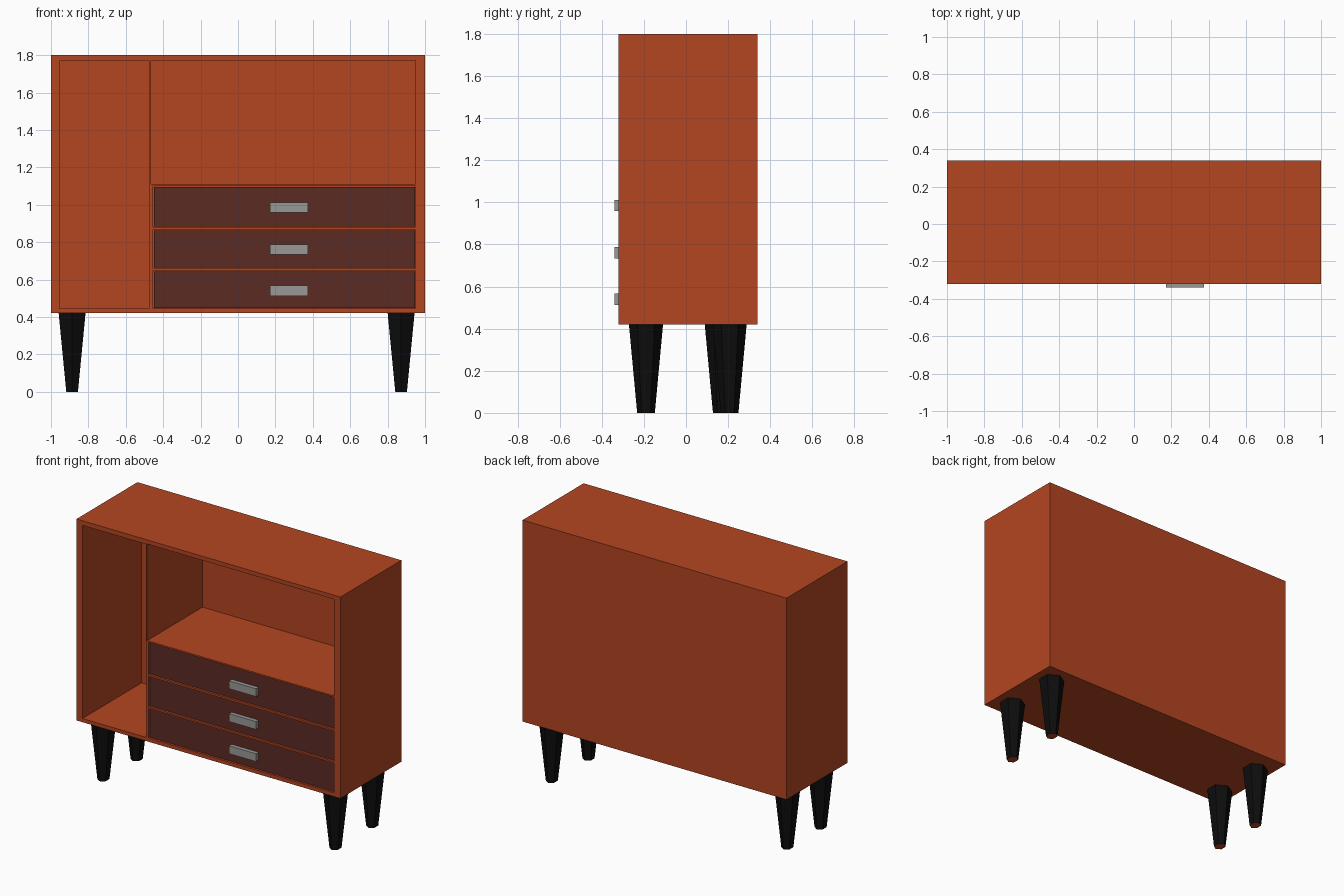
import bpy, bmesh, math

if "Cube" in bpy.data.objects:
    bpy.data.objects.remove(bpy.data.objects["Cube"])


def material(name, rgb):
    m = bpy.data.materials.new(name)
    m.diffuse_color = (*rgb, 1)
    m.use_nodes = True
    m.node_tree.nodes["Principled BSDF"].inputs["Base Color"].default_value = m.diffuse_color
    return m


ORANGE = material("orange_wood", (0.456, 0.060, 0.015))
BROWN = material("dark_brown_drawer", (0.107, 0.024, 0.017))
GREY = material("grey_metal", (0.314, 0.314, 0.305))
BLACK = material("black_leg", (0.004, 0.004, 0.004))


def finish(name, bm, *mats):
    bmesh.ops.recalc_face_normals(bm, faces=bm.faces)
    me = bpy.data.meshes.new(name)
    bm.to_mesh(me)
    bm.free()
    for m in mats:
        me.materials.append(m)
    ob = bpy.data.objects.new(name, me)
    bpy.context.collection.objects.link(ob)
    return ob


def box(name, x, y, z, mat):
    bm = bmesh.new()
    bmesh.ops.create_cube(bm, size=1)
    for v in bm.verts:
        v.co = [r[0] if c < 0 else r[1] for c, r in zip(v.co, (x, y, z))]
    return finish(name, bm, mat)


def cut(target, x, y, z):
    cutter = box("cutter", x, y, z, ORANGE)
    cutter.hide_render = True
    mod = target.modifiers.new("cut", 'BOOLEAN')
    mod.operation = 'DIFFERENCE'
    mod.solver = 'EXACT'
    mod.object = cutter
    bpy.context.view_layer.objects.active = target
    bpy.ops.object.modifier_apply(modifier=mod.name)
    bpy.data.objects.remove(cutter)


# Cabinet body with tall left bay and wide upper right bay
FRONT = -0.32
cabinet = box("cabinet_body", (-1, 1), (FRONT, 0.34), (0.42, 1.80), ORANGE)
cut(cabinet, (-0.955, -0.475), (-0.5, 0.32), (0.445, 1.768))
cut(cabinet, (-0.465, 0.95), (-0.5, 0.28), (1.11, 1.772))

# Drawers: shallow recess, dark front panel, metal pull
drawers = (("bottom", 0.445, 0.648, 0.54), ("middle", 0.66, 0.867, 0.76),
           ("top", 0.88, 1.10, 0.985))
for name, z0, z1, zh in drawers:
    cut(cabinet, (-0.455, 0.95), (-0.5, -0.30), (z0, z1))
    box(name + "_drawer_front", (-0.45, 0.947), (-0.312, -0.302),
        (z0 + 0.004, z1 - 0.004), BROWN)
    box(name + "_drawer_handle", (0.17, 0.375), (-0.34, -0.312),
        (zh - 0.027, zh + 0.027), GREY)


# Tapered six-sided legs with bare wood soles
def leg(name, x, y):
    bm = bmesh.new()
    rings = []
    for z, rx, ry in ((0, 0.036, 0.042), (0.42, 0.083, 0.081)):
        rings.append([bm.verts.new((x + rx * math.sin(i * math.pi / 3),
                                    y + ry * math.cos(i * math.pi / 3), z))
                      for i in range(6)])
    low, high = rings
    for i in range(6):
        j = (i + 1) % 6
        bm.faces.new((low[i], low[j], high[j], high[i]))
    sole = bm.faces.new(low)
    sole.material_index = 1
    finish(name, bm, BLACK, ORANGE)


for name, x, y in (("front_left_leg", -0.887, -0.19), ("front_right_leg", 0.872, -0.19),
                   ("back_left_leg", -0.887, 0.17), ("back_right_leg", 0.872, 0.207)):
    leg(name, x, y)
